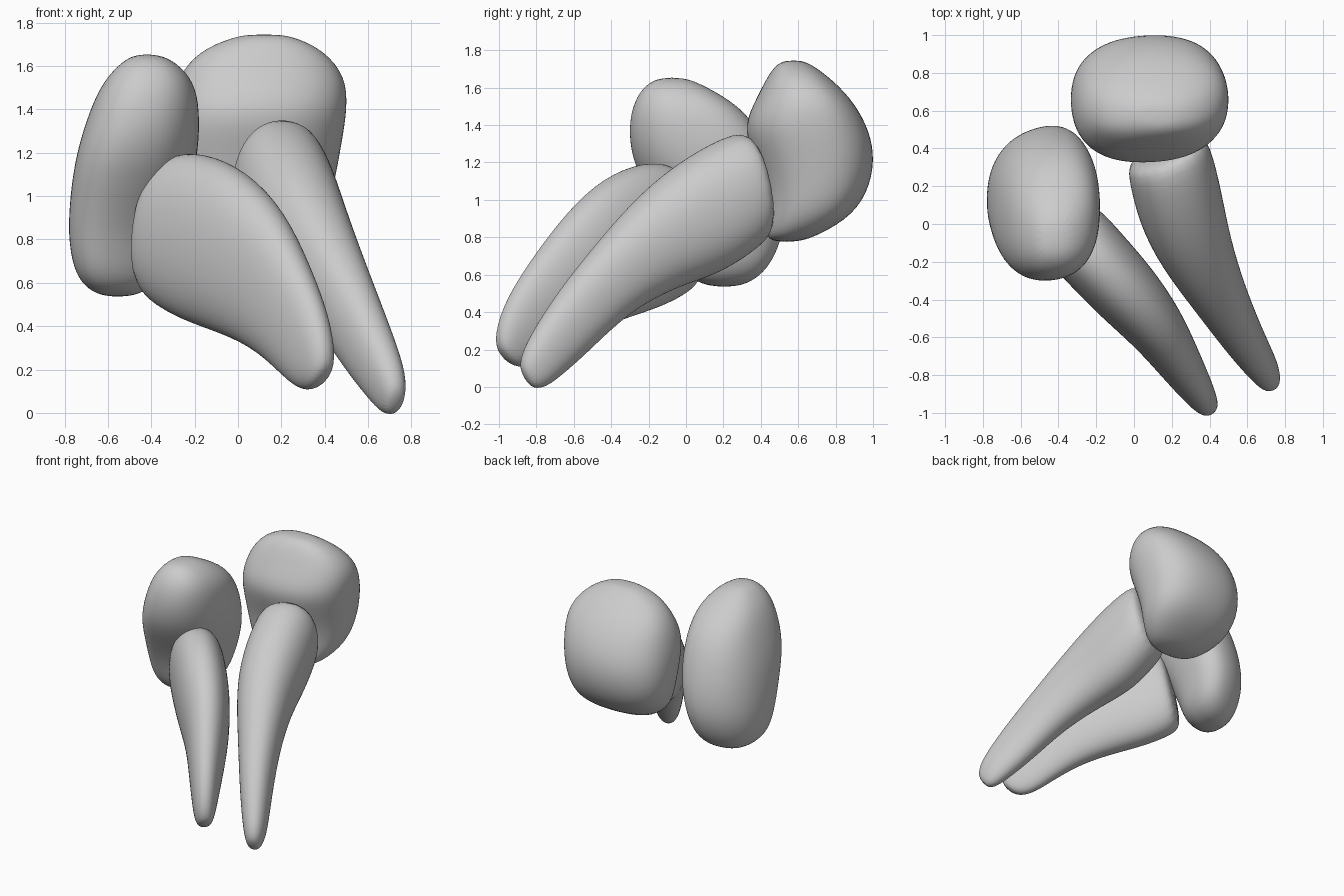
import bpy, bmesh, math
from mathutils import Vector

SIDES = 20


def power(value, exponent):
    return math.copysign(abs(value) ** exponent, value)


def loft(name, sections, n):
    """Skin superellipse rings given as (centre, half axis, half axis)."""
    bm = bmesh.new()
    rings = []
    for c, a, b in sections:
        ring = []
        for i in range(SIDES):
            ang = 2 * math.pi * i / SIDES
            p = c + a * power(math.cos(ang), 2 / n) + b * power(math.sin(ang), 2 / n)
            ring.append(bm.verts.new(p))
        rings.append(ring)
    for r0, r1 in zip(rings, rings[1:]):
        for i in range(SIDES):
            j = (i + 1) % SIDES
            bm.faces.new((r0[i], r0[j], r1[j], r1[i]))
    bm.faces.new(rings[0])
    bm.faces.new(rings[-1])
    bmesh.ops.recalc_face_normals(bm, faces=bm.faces)
    for f in bm.faces:
        f.smooth = True
    mesh = bpy.data.meshes.new(name)
    bm.to_mesh(mesh)
    bm.free()
    obj = bpy.data.objects.new(name, mesh)
    bpy.context.collection.objects.link(obj)
    sub = obj.modifiers.new("smooth", "SUBSURF")
    sub.levels = sub.render_levels = 2
    return obj


def crown(name, n, rows):
    """Rows: z, x min, x max, y min, y max, skew of the left-right axis in y."""
    p = n / (n - 1)
    sections = []
    for z, x0, x1, y0, y1, skew in rows:
        hy = (((y1 - y0) / 2) ** p - skew ** p) ** (1 / p)
        sections.append((Vector(((x0 + x1) / 2, (y0 + y1) / 2, z)),
                         Vector(((x1 - x0) / 2, skew, 0)) * 1.01,
                         Vector((0, hy * 1.01, 0))))
    loft(name, sections, n)


def root(name, ux, uy, rows):
    """Rows: upper edge (s, z), lower edge (s, z), side offset, half width."""
    u, v, up = Vector((ux, uy, 0)), Vector((-uy, ux, 0)), Vector((0, 0, 1))
    sections = []
    for us, uz, ls, lz, t, w in rows:
        hi, lo = u * us + up * uz, u * ls + up * lz
        sections.append(((hi + lo) / 2 + v * t, v * w * 1.01, (hi - lo) / 2 * 1.01))
    loft(name, sections, 2.2)


# Larger tooth: crown and tapering root
crown("large_tooth_crown", 2.35, [
    (0.775, -0.04, 0.20, 0.47, 0.60, 0.0),
    (0.81, -0.16, 0.31, 0.42, 0.71, 0.01),
    (0.92, -0.28, 0.41, 0.42, 0.90, 0.02),
    (1.08, -0.33, 0.45, 0.41, 0.99, 0.02),
    (1.25, -0.34, 0.48, 0.35, 1.01, 0.02),
    (1.40, -0.325, 0.505, 0.305, 0.97, 0.02),
    (1.55, -0.28, 0.50, 0.38, 0.88, 0.02),
    (1.67, -0.18, 0.40, 0.44, 0.75, 0.01),
    (1.73, -0.03, 0.27, 0.49, 0.66, 0.0),
    (1.745, 0.05, 0.19, 0.54, 0.61, 0.0)])
root("large_tooth_root", 0.377, -0.926, [
    (-0.26, 1.32, -0.37, 0.84, 0.30, 0.20),
    (-0.19, 1.38, -0.30, 0.75, 0.30, 0.235),
    (0.10, 1.23, -0.08, 0.60, 0.26, 0.235),
    (0.35, 1.04, 0.15, 0.54, 0.245, 0.20),
    (0.60, 0.79, 0.45, 0.40, 0.27, 0.15),
    (0.86, 0.51, 0.70, 0.18, 0.305, 0.115),
    (1.03, 0.28, 0.88, 0.045, 0.34, 0.09),
    (1.09, 0.17, 0.97, -0.01, 0.35, 0.065),
    (1.10, 0.09, 1.04, -0.005, 0.35, 0.035)])

# Smaller tooth: tall crown and flattened blade-like root
crown("small_tooth_crown", 2.35, [
    (0.535, -0.61, -0.50, 0.14, 0.27, 0.01),
    (0.57, -0.70, -0.40, 0.03, 0.37, 0.04),
    (0.66, -0.76, -0.33, -0.04, 0.46, 0.07),
    (0.82, -0.785, -0.29, -0.09, 0.525, 0.08),
    (1.00, -0.775, -0.23, -0.18, 0.525, 0.07),
    (1.18, -0.75, -0.185, -0.28, 0.48, 0.05),
    (1.35, -0.70, -0.175, -0.31, 0.41, 0.03),
    (1.50, -0.64, -0.19, -0.29, 0.29, 0.02),
    (1.60, -0.56, -0.26, -0.235, 0.12, 0.01),
    (1.655, -0.48, -0.36, -0.15, 0.0, 0.0)])
root("small_tooth_root", 0.63, -0.777, [
    (-0.19, 1.12, -0.30, 0.58, -0.29, 0.165),
    (-0.12, 1.19, -0.23, 0.50, -0.285, 0.195),
    (0.06, 1.205, -0.02, 0.42, -0.275, 0.195),
    (0.32, 1.13, 0.20, 0.37, -0.26, 0.188),
    (0.57, 0.96, 0.44, 0.30, -0.25, 0.155),
    (0.80, 0.71, 0.65, 0.20, -0.275, 0.12),
    (0.98, 0.48, 0.80, 0.115, -0.295, 0.09),
    (1.05, 0.30, 0.91, 0.10, -0.305, 0.065),
    (1.04, 0.20, 0.98, 0.14, -0.305, 0.035)])
